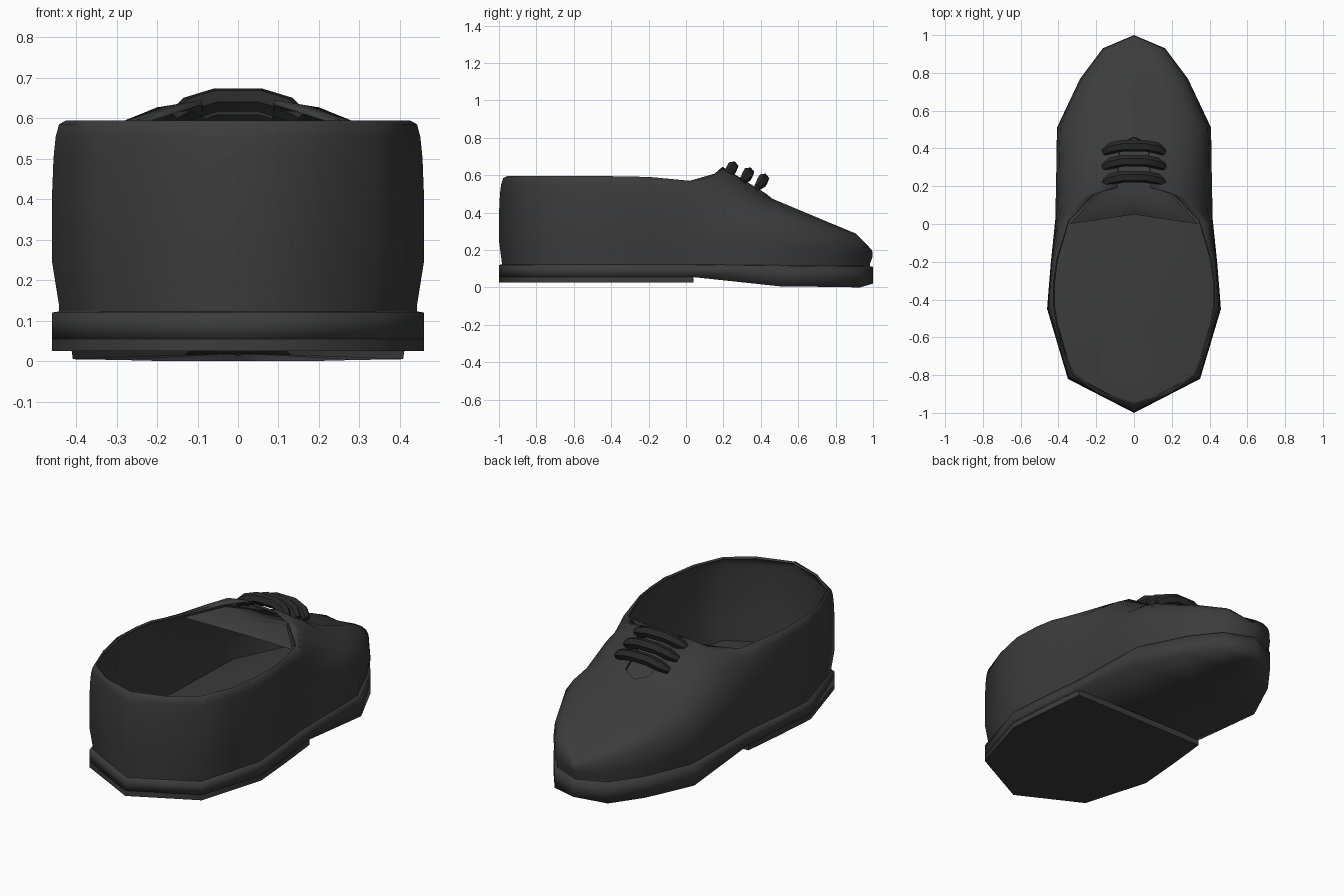
import bpy, bmesh, math
from mathutils import Vector

if "Cube" in bpy.data.objects:
    bpy.data.objects.remove(bpy.data.objects["Cube"])

black = bpy.data.materials.new("black_leather")
black.diffuse_color = (.045, .045, .045, 1)
black.use_nodes = True
black.node_tree.nodes["Principled BSDF"].inputs["Base Color"].default_value = black.diffuse_color
lace_black = bpy.data.materials.new("lace_black")
lace_black.diffuse_color = (.022, .022, .022, 1)
lace_black.use_nodes = True
lace_black.node_tree.nodes["Principled BSDF"].inputs["Base Color"].default_value = lace_black.diffuse_color


def finish(ob, angle, material):
    """Apply modifiers, shade smooth and colour the part."""
    bpy.ops.object.select_all(action='DESELECT')
    bpy.context.view_layer.objects.active = ob
    ob.select_set(True)
    bpy.ops.object.convert(target='MESH')
    bpy.ops.object.shade_smooth_by_angle(angle=math.radians(angle))
    ob.data.materials.clear()
    ob.data.materials.append(material)


def half_grid(name, columns, thickness=0, angle=60):
    """Skin columns of points (heel to toe), mirror across x, shade smooth."""
    bm = bmesh.new()
    grid = [[bm.verts.new(p) for p in col] for col in columns]
    for a, b in zip(grid, grid[1:]):
        for r in range(len(a) - 1):
            bm.faces.new((a[r], b[r], b[r + 1], a[r + 1]))
    bmesh.ops.remove_doubles(bm, verts=bm.verts, dist=0.0005)
    mesh = bpy.data.meshes.new(name)
    bm.to_mesh(mesh)
    bm.free()
    ob = bpy.data.objects.new(name, mesh)
    bpy.context.collection.objects.link(ob)
    mirror = ob.modifiers.new("mirror", 'MIRROR')
    mirror.merge_threshold = 0.001
    if thickness:
        lining = ob.modifiers.new("lining", 'SOLIDIFY')
        lining.thickness = thickness
        lining.offset = -1
    finish(ob, angle, black)
    return ob


# Upper: side outline (x, y), wall height, rim / centre-line point, roundness
stations = [
    ((0, -1.0), .25, (0, -.955, .595), .6),
    ((.175, -.91), .25, (.19, -.895, .595), .6),
    ((.35, -.82), .25, (.325, -.795, .595), .6),
    ((.405, -.635), .25, (.395, -.63, .595), .6),
    ((.46, -.45), .25, (.425, -.44, .595), .6),
    ((.45, -.32), .25, (.425, -.30, .593), .6),
    ((.44, -.20), .25, (.41, -.19, .59), .6),
    ((.417, .0), .25, (.345, .02, .57), .65),
    ((.415, .10), .25, (.20, .16, .610), .85),
    ((.413, .20), .25, (.09, .195, .645), .92),
    ((.41, .36), .24, (.075, .43, .50), .82),
    ((.405, .51), .22, (0, .46, .475), .72),
    ((.285, .77), .19, (0, .70, .365), .60),
    ((.165, .93), .175, (0, .885, .29), .52),
    ((0, .998), .165, (0, .985, .205), .75),
]
columns = []
for (x, y), z, top, k in stations:
    lip = .135 - .01 * max(y, 0)
    col = [(x * .96, y * .985, .10), (x * .96, y * .985, lip), (x, y, z)]
    for deg in (18, 36, 54, 72):
        c = math.cos(math.radians(deg)) ** k
        s = math.sin(math.radians(deg)) ** k
        col.append((top[0] + (x - top[0]) * c, top[1] + (y - top[1]) * c,
                    z + (top[2] - z) * s))
    col.append(top)
    columns.append(col)
half_grid("upper", columns, thickness=.012, angle=80)

# Sole: outline with underside height, lifted a little along the centre
sole = [(0, -1, .055), (.35, -.82, .055), (.46, -.45, .055), (.44, -.2, .055),
        (.415, .04, .055), (.408, .51, .005), (.285, .77, .003),
        (.165, .93, .0), (0, 1, .02)]
half_grid("sole", [[(0, y, z + (.015 if 0 < y < .9 else 0)), (x, y, z),
                    (x, y, .12 - .01 * max(y, 0)),
                    (x * .94, y * .97, .125 - .01 * max(y, 0)),
                    (0, y * .97, .12 - .01 * max(y, 0))]
                   for x, y, z in sole], angle=120)

# Heel block under the rear half
heel = [(x, y, .025) for x, y, z in sole[:5]] + [(.415, .04, .06)]
half_grid("heel", [[(0, y, z), (x, y, z), (x, y, .06)] for x, y, z in heel],
          angle=60)

# Tongue under the laces: edge y, centre y, half width, centre z, edge z
tongue = [(.0, .05, .34, .53, .555), (.16, .13, .19, .585, .595),
          (.28, .28, .13, .54, .55), (.47, .47, .11, .455, .445)]
half_grid("tongue", [[(w, ye, ze), (w * .5, (ye + yc) / 2, (zc + ze) / 2),
                      (0, yc, zc)] for ye, yc, w, zc, ze in tongue])

# Three bowed laces
for i, (y, z) in enumerate([(.25, .645), (.335, .613), (.415, .58)]):
    curve = bpy.data.curves.new("lace", 'CURVE')
    curve.dimensions = '3D'
    curve.bevel_depth = .031
    curve.bevel_resolution = 1
    curve.use_fill_caps = True
    spline = curve.splines.new('POLY')
    path = [(-.16, -.035, -.045), (-.12, -.012, -.02), (-.055, 0, 0),
            (.055, 0, 0), (.12, -.012, -.02), (.16, -.035, -.045)]
    spline.points.add(len(path) - 1)
    for j, (p, q) in enumerate(zip(spline.points, path)):
        p.co = (*(Vector(q) + Vector((0, y, z))), 1)
        p.radius = .6 if j in (0, len(path) - 1) else 1
    lace = bpy.data.objects.new("lace_%d" % (i + 1), curve)
    bpy.context.collection.objects.link(lace)
    finish(lace, 50, lace_black)
